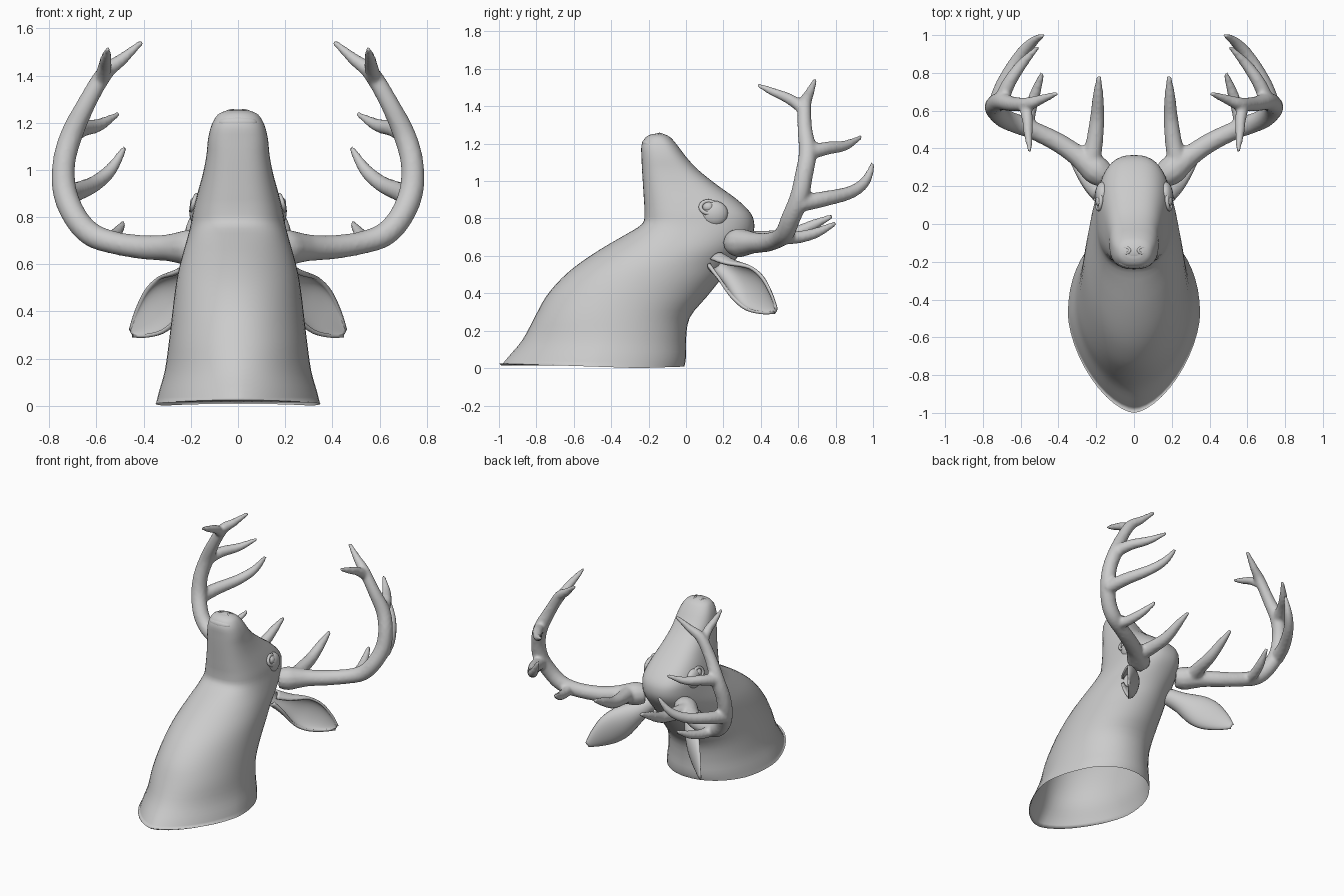
import bpy, bmesh
from math import sin, cos, pi, radians
from mathutils import Vector, Matrix


def spline(rows, steps):
    """Catmull-Rom through rows of numbers."""
    out = []
    for i in range(len(rows) - 1):
        a, b, c, d = (rows[max(0, min(len(rows) - 1, i + k))] for k in (-1, 0, 1, 2))
        for s in range(steps):
            t = s / steps
            out.append([0.5 * (2 * q + (r - p) * t + (2 * p - 5 * q + 4 * r - w) * t * t
                               + (3 * q - p - 3 * r + w) * t ** 3)
                        for p, q, r, w in zip(a, b, c, d)])
    out.append(list(rows[-1]))
    return out


def loft(bm, rings, closed=True, cap_start=False, cap_end=False):
    vs = [[bm.verts.new(p) for p in ring] for ring in rings]
    n = len(vs[0])
    for a, b in zip(vs, vs[1:]):
        for j in range(n if closed else n - 1):
            k = (j + 1) % n
            bm.faces.new((a[j], a[k], b[k], b[j]))
    if cap_start:
        bm.faces.new(vs[0][::-1])
    if cap_end:
        bm.faces.new(vs[-1])


def tube(bm, pts, n=12):
    pts = spline(pts, 5)
    rings, side = [], Vector((0.3, 0.2, 1))
    for i, p in enumerate(pts):
        t = (Vector(pts[min(i + 1, len(pts) - 1)][:3]) - Vector(pts[max(i - 1, 0)][:3])).normalized()
        side = (side - t * side.dot(t)).normalized()
        up = t.cross(side)
        rings.append([Vector(p[:3]) + (side * cos(2 * pi * j / n) + up * sin(2 * pi * j / n)) * p[3]
                      for j in range(n)])
    loft(bm, rings, True, True, True)


def ball(bm, loc, size):
    m = Matrix.Translation(loc) @ Matrix.Diagonal((*size, 1))
    bmesh.ops.create_uvsphere(bm, u_segments=20, v_segments=12, radius=1, matrix=m)


def ring(bm, loc, normal, ru, rv, r):
    """Small oval ring lying across a normal."""
    nrm = Vector(normal).normalized()
    u = nrm.orthogonal().normalized()
    u = (Vector((0, 1, 0)) - nrm * nrm.y).normalized()
    v = nrm.cross(u)
    rings = []
    for i in range(21):
        a = 2 * pi * i / 20
        o = u * cos(a) * ru + v * sin(a) * rv
        d = o.normalized()
        rings.append([Vector(loc) + o + (d * cos(2 * pi * j / 8) + nrm * sin(2 * pi * j / 8)) * r
                      for j in range(8)])
    loft(bm, rings)
    bmesh.ops.remove_doubles(bm, verts=bm.verts, dist=1e-5)


def finish(bm, name, mirror=False):
    bmesh.ops.recalc_face_normals(bm, faces=bm.faces)
    for f in bm.faces:
        f.smooth = True
    me = bpy.data.meshes.new(name)
    bm.to_mesh(me)
    bm.free()
    ob = bpy.data.objects.new(name, me)
    bpy.context.collection.objects.link(ob)
    if mirror:
        ob.modifiers.new("mirror", 'MIRROR').use_mirror_merge = False
    return ob


# Neck and head: height, front y, back y, widest y, half width, front and back roundness
BODY = [
    (0.00, -1.00, -0.01, -0.48, 0.350, 1.25, 0.95), (0.06, -0.95, 0.00, -0.46, 0.335, 1.20, 0.95),
    (0.15, -0.875, 0.00, -0.42, 0.31, 1.10, 0.95), (0.27, -0.81, 0.02, -0.38, 0.293, 1.0, 0.95),
    (0.38, -0.75, 0.11, -0.32, 0.28, 1.0, 1.0), (0.48, -0.665, 0.19, -0.25, 0.268, 1.0, 1.0),
    (0.56, -0.57, 0.25, -0.18, 0.255, 1.0, 1.0), (0.64, -0.45, 0.31, -0.10, 0.235, 1.0, 0.9),
    (0.71, -0.33, 0.355, -0.03, 0.215, 0.95, 0.85), (0.77, -0.235, 0.365, 0.02, 0.20, 0.8, 0.8),
    (0.83, -0.222, 0.345, 0.03, 0.19, 0.75, 0.75), (0.90, -0.225, 0.275, 0.0, 0.172, 0.75, 0.75),
    (0.98, -0.23, 0.165, -0.05, 0.15, 0.75, 0.75), (1.06, -0.235, 0.065, -0.09, 0.134, 0.75, 0.8),
    (1.13, -0.238, 0.0, -0.11, 0.127, 0.75, 0.85), (1.19, -0.238, -0.045, -0.13, 0.112, 0.8, 0.85),
    (1.235, -0.215, -0.085, -0.145, 0.085, 0.9, 0.9), (1.252, -0.18, -0.12, -0.15, 0.045, 1, 1),
]
bm = bmesh.new()
rings = []
for i, (z, yf, yb, ym, w, ef, eb) in enumerate(spline(BODY, 3)):
    loop = []
    for j in range(48):
        a = 2 * pi * j / 48
        c, s = cos(a), sin(a)
        e, r = (eb, yb - ym) if s >= 0 else (ef, ym - yf)
        y = ym + r * (1 if s >= 0 else -1) * abs(s) ** e
        x = w * (1 if c >= 0 else -1) * abs(c) ** e
        dz = 0.025 * min(1, abs(y + 0.25) / 0.75) if i == 0 else 0
        loop.append((x, y, z + dz))
    rings.append(loop)
loft(bm, rings, cap_end=True)
finish(bm, "neck_and_head")

# Nose pad, nostrils and lips
bm = bmesh.new()
ball(bm, (0, -0.145, 1.222), (0.085, 0.055, 0.034))
ball(bm, (0, -0.2, 1.2), (0.085, 0.036, 0.03))
finish(bm, "nose_pad")
bm = bmesh.new()
ring(bm, (0.045, -0.14, 1.243), (0.35, 0.1, 1), 0.016, 0.024, 0.008)
finish(bm, "nostrils", True)

# Eyes with lids and brow
bm = bmesh.new()
ball(bm, (0.172, 0.12, 0.86), (0.032, 0.034, 0.03))
finish(bm, "eyes", True)
bm = bmesh.new()
ring(bm, (0.184, 0.12, 0.86), (1, 0.1, 0.3), 0.042, 0.034, 0.011)
finish(bm, "eyelids", True)
bm = bmesh.new()
ball(bm, (0.165, 0.15, 0.825), (0.042, 0.075, 0.07))
finish(bm, "brows", True)

# Ears: cupped leaf with an opening facing out and forward
axis = Vector((0.568, 0.634, -0.524)).normalized()
wide = (Vector((0, 0, 1)) - axis * axis.z).normalized()
face = Vector((0.745, -0.667, 0.0))
EAR = [(0, 0.05, 0.05), (0.2, 0.065, 0.06), (0.45, 0.102, 0.06),
       (0.65, 0.1, 0.045), (0.85, 0.06, 0.022), (1, 0.012, 0.005)]
bm = bmesh.new()
rings = []
for u, w, d in spline(EAR, 4):
    half = radians(max(95, 165 - 150 * u))
    base = Vector((0.17, 0.16, 0.57)) + axis * 0.5 * u
    rings.append([base + wide * w * sin(t) - face * d * cos(t)
                  for t in (half * (k / 8 - 1) for k in range(17))])
loft(bm, rings, closed=False)
ear = finish(bm, "ears", True)
sol = ear.modifiers.new("thickness", 'SOLIDIFY')
sol.thickness, sol.offset = 0.016, 0
ear.modifiers.move(1, 0)

# Antlers: x, y, z, radius along the beam and each tine
TINES = [
    [(0.15, 0.25, 0.67, 0.065), (0.20, 0.285, 0.67, 0.078), (0.25, 0.325, 0.67, 0.068),
     (0.31, 0.37, 0.67, 0.056), (0.40, 0.43, 0.672, 0.052), (0.52, 0.49, 0.69, 0.049),
     (0.62, 0.53, 0.725, 0.052), (0.69, 0.56, 0.80, 0.052), (0.735, 0.605, 0.91, 0.052),
     (0.738, 0.63, 1.03, 0.049), (0.705, 0.65, 1.15, 0.048), (0.64, 0.635, 1.285, 0.04),
     (0.565, 0.635, 1.41, 0.036), (0.49, 0.66, 1.47, 0.026), (0.405, 0.692, 1.545, 0.012)],
    [(0.58, 0.635, 1.38, 0.034), (0.565, 0.56, 1.435, 0.03), (0.56, 0.47, 1.475, 0.023),
     (0.55, 0.38, 1.515, 0.011)],
    [(0.23, 0.33, 0.68, 0.055), (0.21, 0.43, 0.69, 0.046), (0.195, 0.56, 0.71, 0.039),
     (0.19, 0.68, 0.765, 0.029), (0.185, 0.785, 0.815, 0.012)],
    [(0.57, 0.51, 0.70, 0.04), (0.55, 0.60, 0.70, 0.034), (0.52, 0.70, 0.725, 0.028),
     (0.485, 0.80, 0.775, 0.013)],
    [(0.735, 0.61, 0.88, 0.047), (0.69, 0.74, 0.905, 0.042), (0.61, 0.88, 0.94, 0.035),
     (0.54, 0.96, 1.00, 0.028), (0.48, 1.0, 1.095, 0.012)],
    [(0.705, 0.65, 1.15, 0.042), (0.66, 0.75, 1.175, 0.036), (0.59, 0.85, 1.19, 0.028),
     (0.505, 0.94, 1.238, 0.011)],
]
bm = bmesh.new()
for pts in TINES:
    tube(bm, pts)
antlers = finish(bm, "antlers")
rem = antlers.modifiers.new("blend", 'REMESH')
rem.mode, rem.voxel_size, rem.use_smooth_shade = 'VOXEL', 0.011, True
smo = antlers.modifiers.new("soften", 'SMOOTH')
smo.factor, smo.iterations = 0.5, 5
antlers.modifiers.new("mirror", 'MIRROR').use_mirror_merge = False
